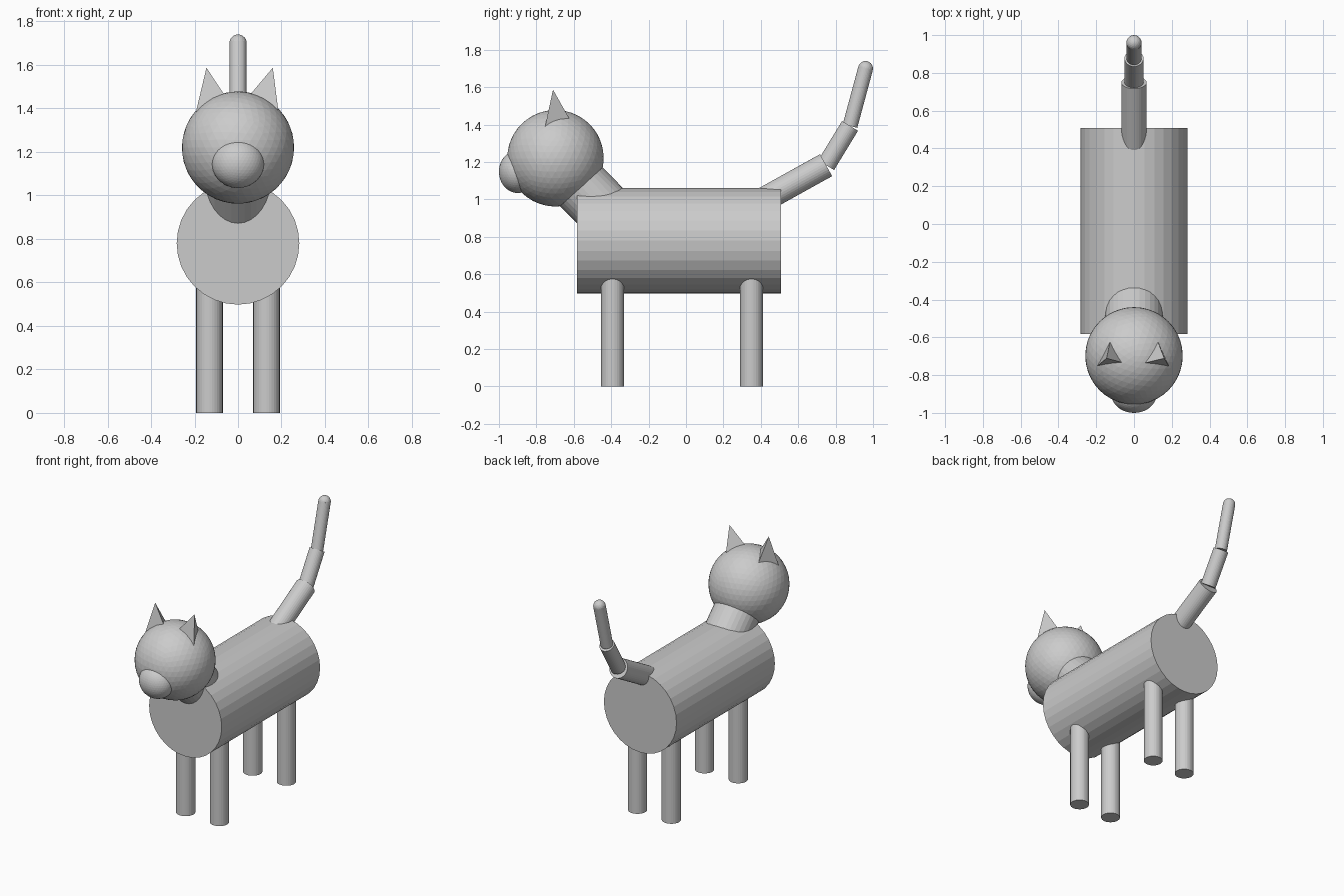
import bpy, bmesh, math
from mathutils import Vector, Matrix

if "Cube" in bpy.data.objects:
    bpy.data.objects.remove(bpy.data.objects["Cube"])

grey = bpy.data.materials.new("plain grey")
grey.diffuse_color = (0.6, 0.6, 0.6, 1)
grey.use_nodes = True
grey.node_tree.nodes["Principled BSDF"].inputs["Base Color"].default_value = grey.diffuse_color


def finish(name, bm):
    bmesh.ops.recalc_face_normals(bm, faces=bm.faces)
    me = bpy.data.meshes.new(name)
    bm.to_mesh(me)
    bm.free()
    me.materials.append(grey)
    ob = bpy.data.objects.new(name, me)
    bpy.context.collection.objects.link(ob)
    return ob


def rod(name, a, b, r, sides=32):
    """Cylinder of radius r between points a and b."""
    a, b = Vector(a), Vector(b)
    d = b - a
    m = Matrix.Translation((a + b) / 2) @ d.to_track_quat('Z', 'Y').to_matrix().to_4x4()
    bm = bmesh.new()
    bmesh.ops.create_cone(bm, cap_ends=True, segments=sides, radius1=r, radius2=r,
                          depth=d.length, matrix=m)
    return finish(name, bm)


def ball(name, c, size, sub=4):
    """Faceted ellipsoid with the given half sizes."""
    bm = bmesh.new()
    m = Matrix.Translation(c) @ Matrix.Diagonal((*size, 1))
    bmesh.ops.create_icosphere(bm, subdivisions=sub, radius=1, matrix=m)
    return finish(name, bm)


# Body and four legs
rod("body", (0, -0.583, 0.78), (0, 0.508, 0.78), 0.282)
for end, y in (("front", -0.393), ("rear", 0.35)):
    for side, x in (("left", 0.131), ("right", -0.131)):
        rod(f"{end}_{side}_leg", (x, y, 0), (x, y, 0.62), 0.061)

# Neck, head and snout
HEAD, HEAD_R = Vector((0, -0.698, 1.22)), 0.258
rod("neck", (0, -0.40, 0.905), (0, -0.67, 1.18), 0.154)
ball("head", HEAD, (HEAD_R,) * 3)
ball("snout", (0, -0.90, 1.148), (0.12, 0.10, 0.114))


# Three-sided ears: edges run from the tip through points on the head and on inside it
def ear(name, tip, feet):
    tip = Vector(tip)
    bm = bmesh.new()
    vs = [bm.verts.new(tip)]
    for x, y in feet:
        dy = y - HEAD.y
        foot = Vector((x, y, HEAD.z + math.sqrt(HEAD_R ** 2 - x * x - dy * dy)))
        vs.append(bm.verts.new(tip + 1.3 * (foot - tip)))
    bmesh.ops.convex_hull(bm, input=vs)
    finish(name, bm)


ear("right_ear", (-0.145, -0.711, 1.587), [(-0.127, -0.624), (-0.194, -0.751), (-0.066, -0.732)])
ear("left_ear", (0.160, -0.711, 1.587), [(0.127, -0.624), (0.185, -0.753), (0.06, -0.735)])

# Tail: three thinning lengths and a round tip
path = [(0, 0.41, 0.995), (0, 0.749, 1.183), (0, 0.877, 1.393), (0, 0.96, 1.70)]
for i, r in enumerate((0.067, 0.05, 0.04)):
    rod(f"tail_length_{i + 1}", path[i], path[i + 1], r)
ball("tail_tip", path[-1], (0.04,) * 3, 3)
